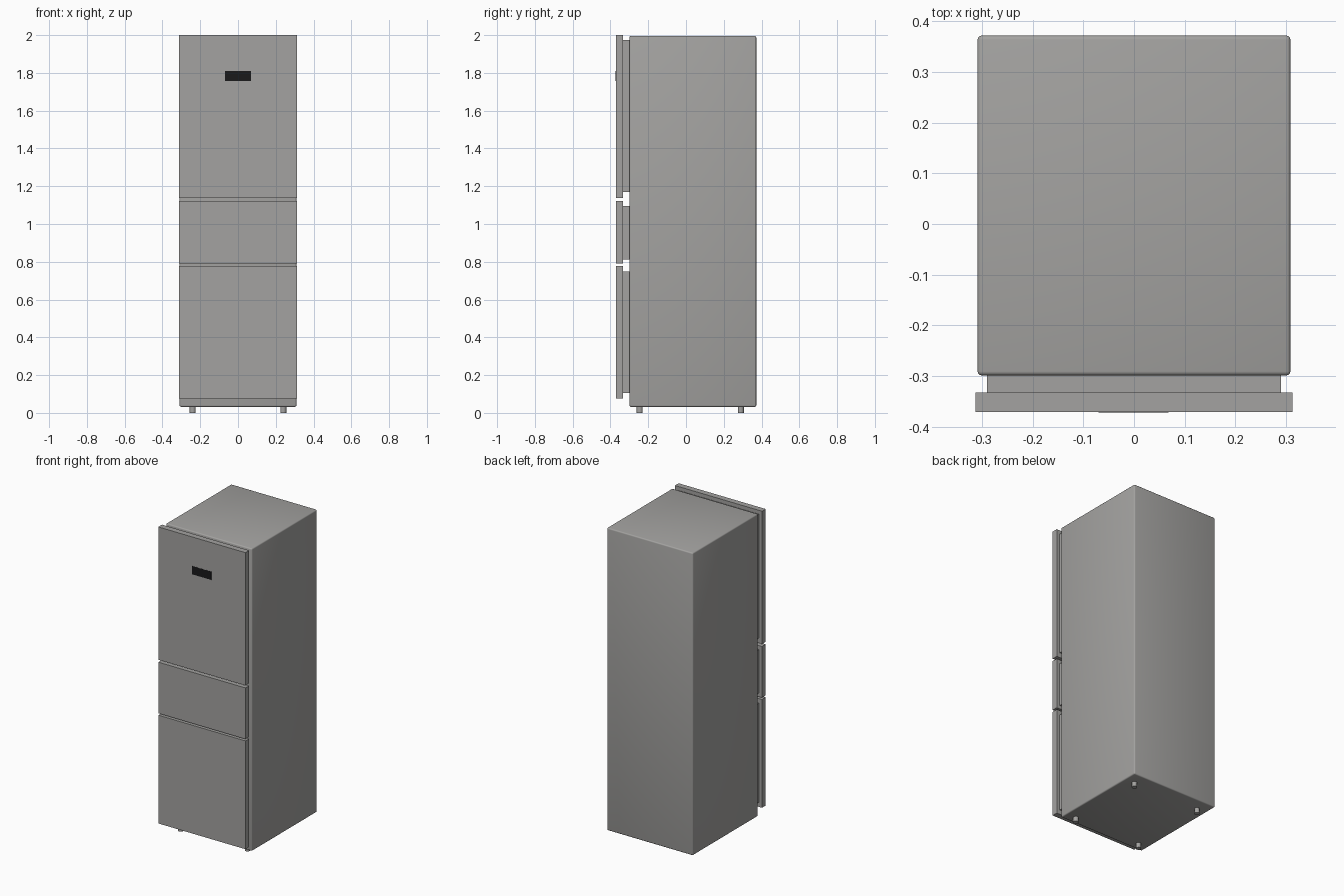
import bpy, bmesh
from mathutils import Matrix, Vector

if "Cube" in bpy.data.objects:
    bpy.data.objects.remove(bpy.data.objects["Cube"])


def material(name, rgb):
    m = bpy.data.materials.new(name)
    m.diffuse_color = (*rgb, 1)
    m.use_nodes = True
    m.node_tree.nodes["Principled BSDF"].inputs["Base Color"].default_value = m.diffuse_color
    return m


STEEL = material("warm_grey_steel", (0.37, 0.365, 0.355))
BLACK = material("black_display", (0.01, 0.01, 0.011))


def finish(name, bm, mat):
    me = bpy.data.meshes.new(name)
    bm.to_mesh(me)
    bm.free()
    me.materials.append(mat)
    ob = bpy.data.objects.new(name, me)
    bpy.context.collection.objects.link(ob)
    return ob


def box(name, x, y, z, mat, bevel=0.0, segments=2):
    """Box from (min, max) ranges, optionally with rounded edges."""
    bm = bmesh.new()
    size = Vector((x[1] - x[0], y[1] - y[0], z[1] - z[0]))
    mid = Vector((sum(x), sum(y), sum(z))) / 2
    bmesh.ops.create_cube(bm, size=1, matrix=Matrix.Translation(mid) @ Matrix.Diagonal((*size, 1)))
    if bevel:
        bmesh.ops.bevel(bm, geom=bm.edges[:], offset=bevel, segments=segments,
                        profile=0.5, affect='EDGES')
    return finish(name, bm, mat)


# Cabinet with softly rounded edges
cabinet = box("cabinet", (-0.309, 0.309), (-0.299, 0.372), (0.032, 1.996), STEEL, 0.008, 3)
bpy.context.view_layer.objects.active = cabinet
cabinet.select_set(True)
bpy.ops.object.shade_smooth_by_angle()

# Three doors, each a flat slab with a narrower seal block behind it
doors = {
    "upper": ((1.138, 2.0), (1.17, 1.975)),
    "middle": ((0.79, 1.122), (0.813, 1.096)),
    "lower": ((0.075, 0.778), (0.104, 0.748)),
}
for name, (door_z, seal_z) in doors.items():
    box(name + "_door", (-0.3125, 0.3125), (-0.371, -0.333), door_z, STEEL)
    box(name + "_door_seal", (-0.29, 0.29), (-0.334, -0.298), seal_z, STEEL)

# Display plate on the upper door
box("display_panel", (-0.07, 0.068), (-0.3722, -0.370), (1.758, 1.811), BLACK)

# Four round feet
for side, x in (("left", -0.24), ("right", 0.24)):
    for end, y in (("front", -0.245), ("back", 0.29)):
        bm = bmesh.new()
        bmesh.ops.create_cone(bm, cap_ends=True, segments=16, radius1=0.016, radius2=0.016,
                              depth=0.04, matrix=Matrix.Translation((x, y, 0.02)))
        foot = finish(f"{end}_{side}_foot", bm, STEEL)
        bpy.context.view_layer.objects.active = foot
        bpy.ops.object.select_all(action='DESELECT')
        foot.select_set(True)
        bpy.ops.object.shade_smooth_by_angle()
